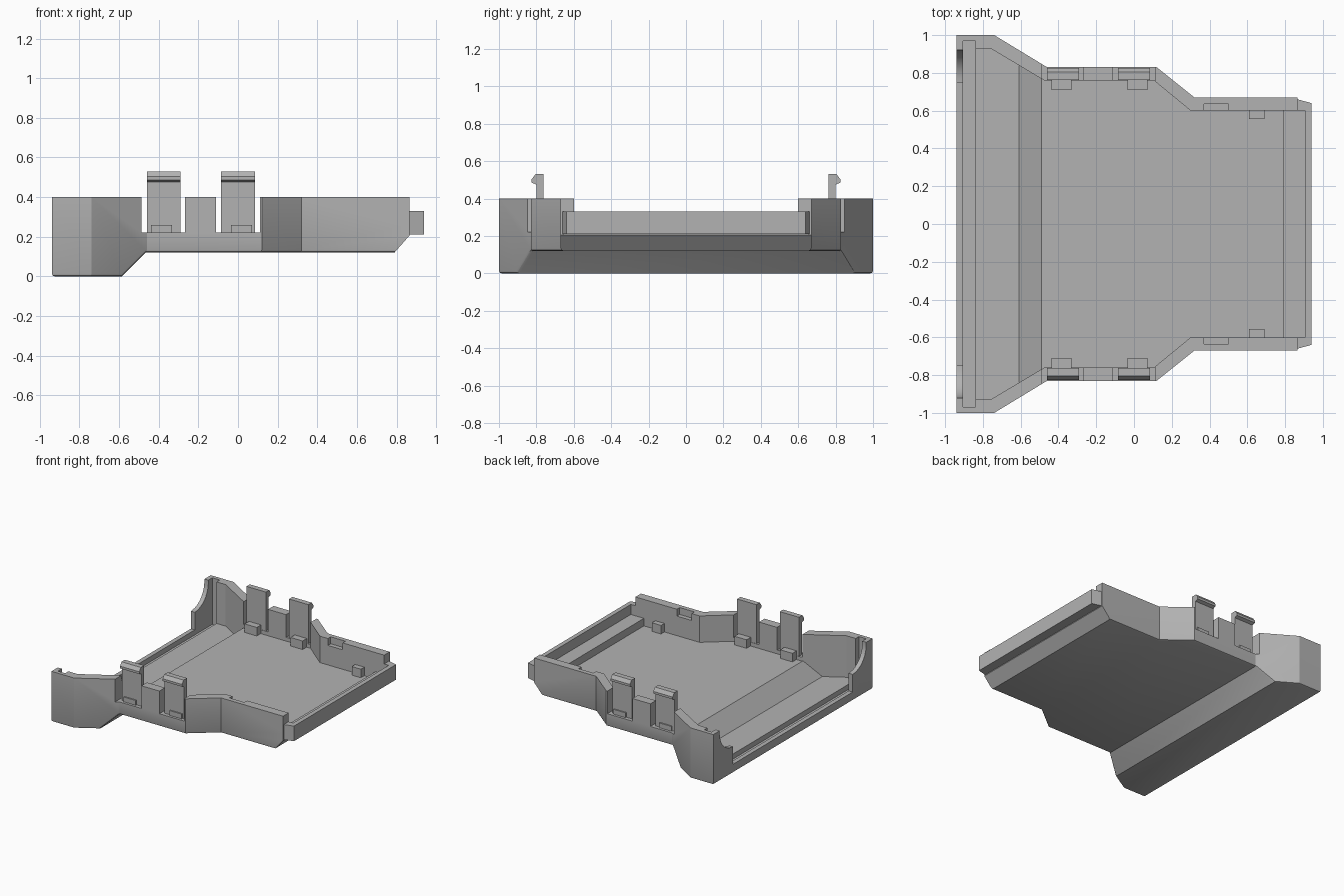
import bpy, bmesh, math

cube = bpy.data.objects.get("Cube")
if cube:
    bpy.data.objects.remove(cube)

grey = bpy.data.materials.new("plain_grey")
grey.use_nodes = True
grey.diffuse_color = (0.45, 0.45, 0.45, 1)
grey.node_tree.nodes["Principled BSDF"].inputs["Base Color"].default_value = (0.45, 0.45, 0.45, 1)

PLACE = {"x": lambda a, b, t: (t, a, b),
         "y": lambda a, b, t: (a, t, b),
         "z": lambda a, b, t: (a, b, t)}


def prism(name, profile, axis, lo, hi):
    """Extrude a closed 2D profile along an axis."""
    bm = bmesh.new()
    rings = [[bm.verts.new(PLACE[axis](a, b, t)) for a, b in profile] for t in (lo, hi)]
    n = len(profile)
    for ring in rings:
        bm.faces.new(ring)
    for i in range(n):
        j = (i + 1) % n
        bm.faces.new((rings[0][i], rings[0][j], rings[1][j], rings[1][i]))
    bmesh.ops.recalc_face_normals(bm, faces=bm.faces)
    mesh = bpy.data.meshes.new(name)
    bm.to_mesh(mesh)
    bm.free()
    mesh.materials.append(grey)
    obj = bpy.data.objects.new(name, mesh)
    bpy.context.collection.objects.link(obj)
    return obj


def box(name, x0, x1, y0, y1, z0, z1):
    return prism(name, [(x0, y0), (x1, y0), (x1, y1), (x0, y1)], "z", z0, z1)


def combine(obj, tool, operation):
    """Apply a boolean and discard the tool."""
    mod = obj.modifiers.new("combine", "BOOLEAN")
    mod.operation, mod.solver, mod.object = operation, "EXACT", tool
    graph = bpy.context.evaluated_depsgraph_get()
    graph.update()
    mesh = bpy.data.meshes.new_from_object(obj.evaluated_get(graph))
    obj.modifiers.remove(mod)
    obj.data = mesh
    bpy.data.objects.remove(tool)


def mirrored(half):
    return half + [(a, -b) for a, b in reversed(half)]


# Outer body: plan outline crossed with the stepped side profile
tray = prism("tray", mirrored([(-0.94, 1), (-0.74, 1), (-0.46, 0.83), (0.12, 0.83),
                               (0.32, 0.67), (0.865, 0.67)]), "z", 0, 0.4)
side = prism("side", [(-1, 0), (-0.585, 0), (-0.465, 0.12), (0.79, 0.12),
                      (0.865, 0.205), (0.865, 0.5), (-1, 0.5)], "y", -1.1, 1.1)
combine(tray, side, "INTERSECT")

# Softened lower edges
bm = bmesh.new()
bm.from_mesh(tray.data)
bm.normal_update()
low = []
for e in bm.edges:
    if len(e.link_faces) == 2:
        nz = sorted(f.normal.z for f in e.link_faces)
        if nz[0] < -0.6 and abs(nz[1]) < 0.1 and max(v.co.z for v in e.verts) < 0.13:
            low.append(e)
bmesh.ops.bevel(bm, geom=low, offset=0.014, segments=2, profile=0.5, affect="EDGES")
bm.to_mesh(tray.data)
bm.free()

# End lip at the narrow end
lip = prism("lip", mirrored([(0.80, 0.66), (0.865, 0.66), (0.94, 0.64)]), "z", 0.21, 0.33)
combine(tray, lip, "UNION")

# Inner cavity with stepped floor
cavity = prism("cavity", mirrored([(-0.85, 0.93), (-0.76, 0.93), (-0.475, 0.76), (0.105, 0.76),
                                   (0.30, 0.60), (0.905, 0.60)]), "z", 0.01, 0.6)
floor = prism("floor", [(-0.9, 0.07), (-0.61, 0.07), (-0.49, 0.19), (0.79, 0.19), (0.79, 0.25),
                        (0.95, 0.25), (0.95, 0.55), (-0.9, 0.55)], "y", -1.1, 1.1)
combine(cavity, floor, "INTERSECT")
combine(tray, cavity, "DIFFERENCE")

# Panel slot and curved opening at the wide end
combine(tray, box("slot", -0.905, -0.84, -0.97, 0.97, 0.03, 0.6), "DIFFERENCE")
curve = [(0.75 + 0.17 * math.sin(a), 0.38 - 0.17 * math.cos(a))
         for a in [math.pi / 2 * i / 10 for i in range(11)]]
half = [(0.75, 0.07)] + curve + [(0.92, 0.6)]
opening = prism("opening", half + [(-y, z) for y, z in reversed(half)], "x", -1, -0.88)
combine(tray, opening, "DIFFERENCE")

# Clip gaps and shallow notches in both side walls
CLIPS = (-0.375, 0.0)
for s in (-1, 1):
    for x0, x1 in ((-0.487, -0.268), (-0.11, 0.11)):
        combine(tray, box("gap", x0, x1, *sorted((s * 0.74, s * 0.9)), 0.22, 0.6), "DIFFERENCE")
    combine(tray, box("notch", 0.37, 0.50, *sorted((s * 0.55, s * 0.635)), 0.345, 0.6),
            "DIFFERENCE")

# Snap clips and support lugs
for s, label in ((-1, "right"), (1, "left")):
    hook = [(0.763, 0.2), (0.80, 0.2), (0.80, 0.475), (0.825, 0.485),
            (0.825, 0.503), (0.805, 0.53), (0.763, 0.53)]
    for i, x in enumerate(CLIPS):
        prism(f"clip_{label}_{i + 1}", [(s * y, z) for y, z in hook], "x", x - 0.085, x + 0.085)
        c = x - 0.01 if i == 0 else x + 0.018
        box(f"clip_lug_{label}_{i + 1}", c - 0.053, c + 0.053,
            *sorted((s * 0.71, s * 0.81)), 0.18, 0.258)
    box(f"end_lug_{label}", 0.61, 0.69, *sorted((s * 0.557, s * 0.61)), 0.18, 0.258)

# Sharp-edged smooth shading on the tray
for o in bpy.context.selected_objects:
    o.select_set(False)
tray.select_set(True)
bpy.context.view_layer.objects.active = tray
bpy.ops.object.shade_smooth_by_angle(angle=math.radians(25))
